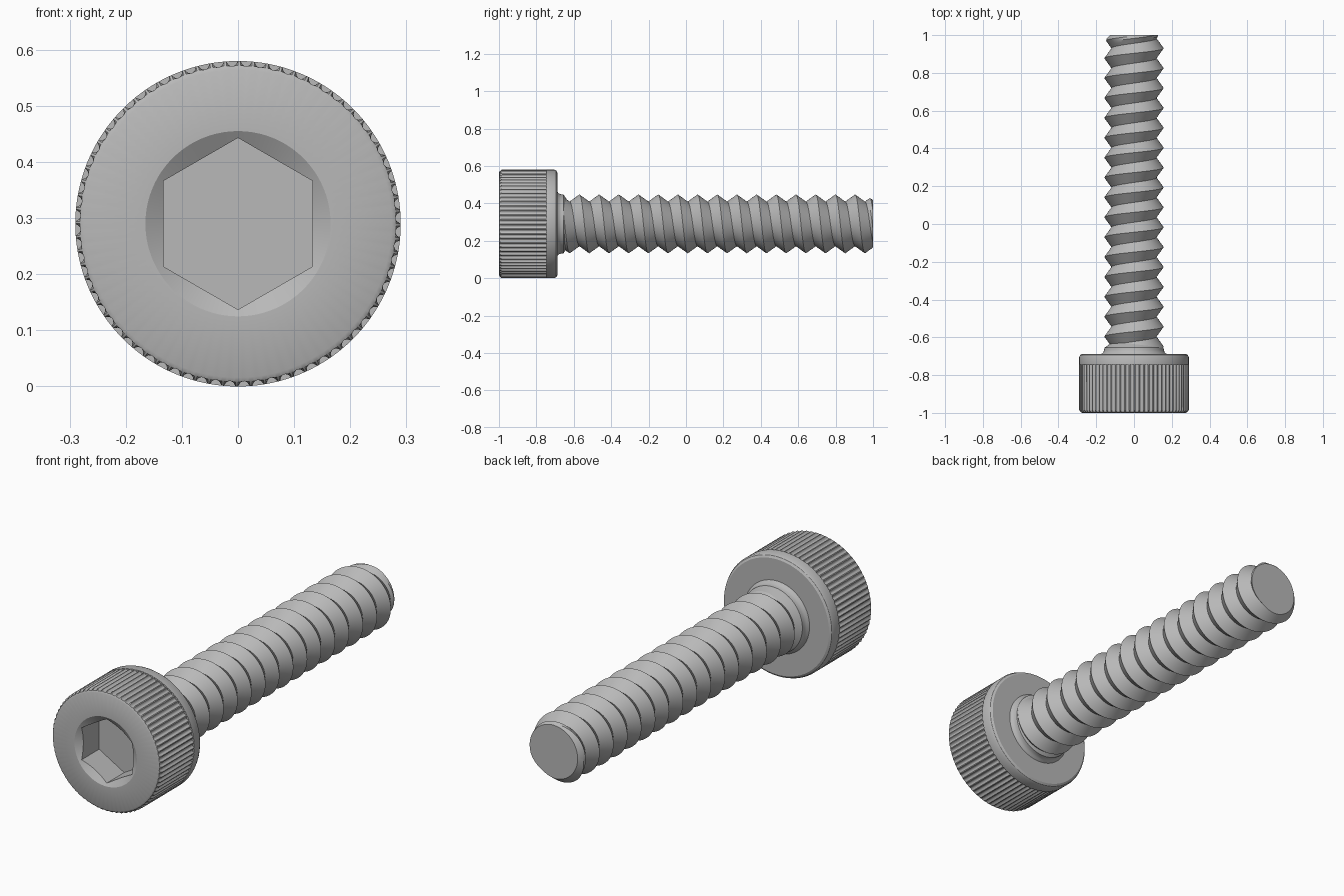
import bpy, bmesh
from math import sin, cos, pi, radians

if "Cube" in bpy.data.objects:
    bpy.data.objects.remove(bpy.data.objects["Cube"], do_unlink=True)

AXIS_Z = 0.29
KNURLS, STEPS = 72, 6
SEGMENTS = KNURLS * STEPS

steel = bpy.data.materials.new("grey steel")
steel.use_nodes = True
steel.diffuse_color = (0.48, 0.48, 0.48, 1)
steel.node_tree.nodes["Principled BSDF"].inputs["Base Color"].default_value = (0.48, 0.48, 0.48, 1)


def point(radius, angle, y):
    """Point around the screw axis, angle measured from straight up."""
    return (radius * sin(angle), y, AXIS_Z + radius * cos(angle))


def loft(name, rows, closed=True):
    """Skin rows of points, weld them and fill the open ends."""
    bm = bmesh.new()
    grid = [[bm.verts.new(p) for p in row] for row in rows]
    count = len(rows[0])
    for a, b in zip(grid, grid[1:]):
        for i in range(count if closed else count - 1):
            j = (i + 1) % count
            bm.faces.new((a[i], a[j], b[j], b[i]))
    bmesh.ops.remove_doubles(bm, verts=bm.verts, dist=0.0002)
    bmesh.ops.holes_fill(bm, edges=[e for e in bm.edges if e.is_boundary], sides=0)
    bmesh.ops.recalc_face_normals(bm, faces=bm.faces)
    mesh = bpy.data.meshes.new(name)
    bm.to_mesh(mesh)
    bm.free()
    mesh.materials.append(steel)
    obj = bpy.data.objects.new(name, mesh)
    bpy.context.collection.objects.link(obj)
    bpy.ops.object.select_all(action='DESELECT')
    obj.select_set(True)
    bpy.context.view_layer.objects.active = obj
    bpy.ops.object.shade_smooth_by_angle(angle=radians(30))
    return obj


# Head: hex socket, face, knurled side, plain band and underside
SOCKET_RIM, HEX_FLAT, FLOOR = 0.165, 0.1325, -0.86
GROOVE = (0, 0, 0.75, 1, 1, 0.75)
angles = [2 * pi * i / SEGMENTS for i in range(SEGMENTS)]


def hex_radius(angle):
    return HEX_FLAT / cos(angle % (pi / 3) - pi / 6)


def ring(y, radius):
    return [point(radius, a, y) for a in angles]


def knurl_ring(y, radius):
    return [point(min(radius, 0.29 - 0.009 * GROOVE[i % STEPS]), a, y)
            for i, a in enumerate(angles)]


head = [[point(hex_radius(a), a, FLOOR) for a in angles],
        [point(hex_radius(a), a, -1 + 0.62 * (SOCKET_RIM - hex_radius(a))) for a in angles],
        ring(-1, SOCKET_RIM),
        ring(-1, 0.274)]
head += [knurl_ring(y, r) for y, r in ((-0.996, 0.282), (-0.985, 0.29), (-0.745, 0.29))]
head += [ring(y, r) for y, r in ((-0.745, 0.29), (-0.705, 0.29), (-0.694, 0.285), (-0.688, 0.275))]
loft("socket_head", head)

# Fillet and run-out under the head
neck = ((-0.70, 0.178), (-0.688, 0.172), (-0.68, 0.163), (-0.668, 0.158),
        (-0.655, 0.157), (-0.63, 0.12))
loft("neck_fillet", [ring(y, r) for y, r in neck])

# Right-handed threaded shank with a chamfered tip
PITCH, CREST, ROOT = 2 / 19, 0.157, 0.119
COLUMNS, ROWS = 72, 8
START, END = -0.675, 1.0
turns = int((END - START) / PITCH) + 3


def thread_point(row, column):
    turn = column / COLUMNS
    base = START - PITCH
    y = min(max(base + PITCH * (row / ROWS + turn), START), END)
    phase = ((y - base) / PITCH - turn) % 1
    radius = ROOT + (CREST - ROOT) * abs(1 - 2 * phase)
    radius = min(radius, 0.127 + (END - y))
    return point(radius, 2 * pi * turn, y)


rows = [[thread_point(r, c) for c in range(COLUMNS + 1)] for r in range(turns * ROWS)]
loft("threaded_shank", rows, closed=False)
